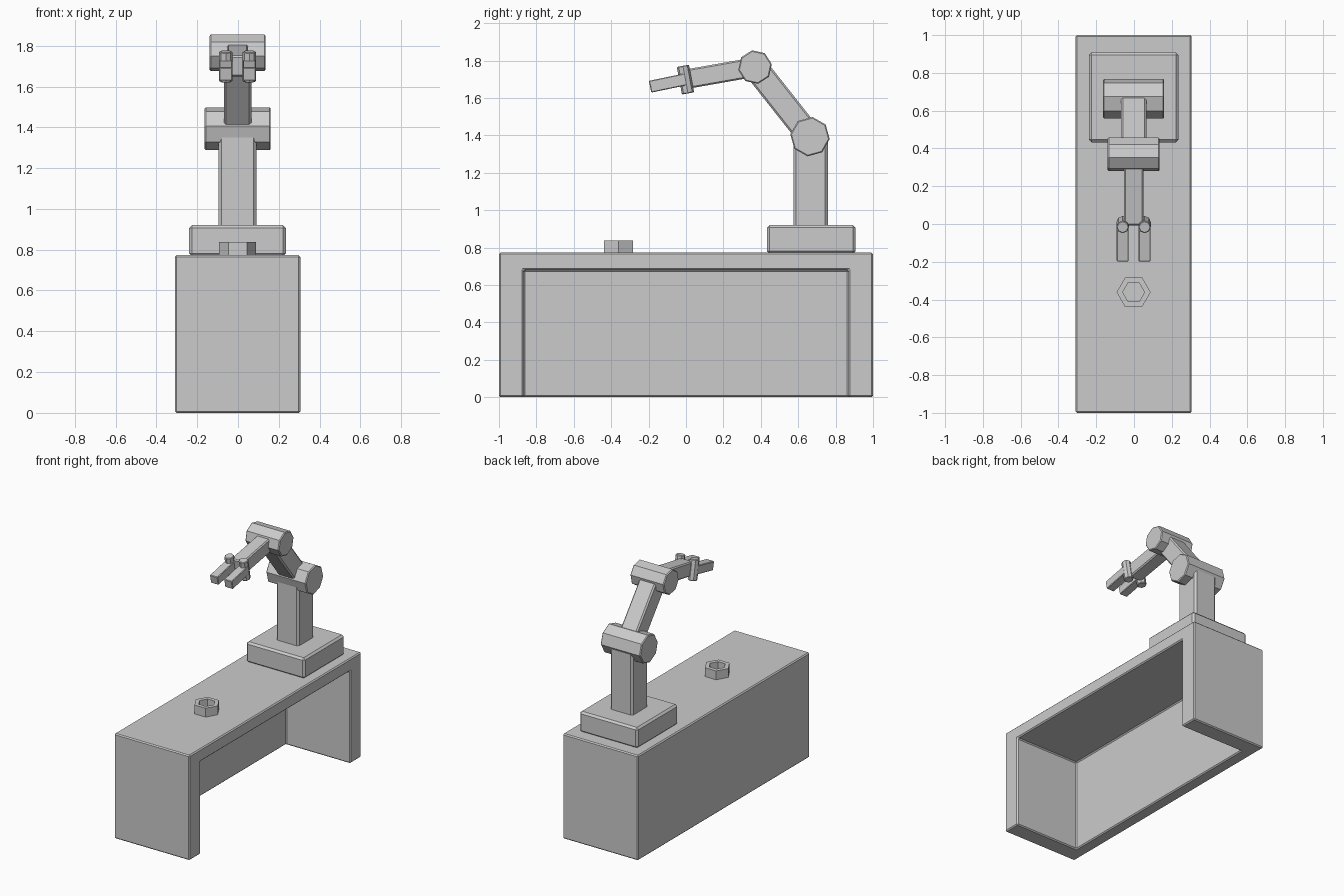
import bpy, bmesh, math
from mathutils import Matrix, Vector

if "Cube" in bpy.data.objects:
    bpy.data.objects.remove(bpy.data.objects["Cube"])

CX = -0.002  # sideways centre of the arm


def finish(name, bm, matrix=Matrix(), bevel=0.0):
    bmesh.ops.recalc_face_normals(bm, faces=bm.faces)
    mesh = bpy.data.meshes.new(name)
    bm.to_mesh(mesh)
    bm.free()
    ob = bpy.data.objects.new(name, mesh)
    bpy.context.collection.objects.link(ob)
    ob.matrix_world = matrix
    if bevel:
        mod = ob.modifiers.new("Bevel", "BEVEL")
        mod.width = bevel
        mod.segments = 1
        mod.limit_method = "ANGLE"
        mod.angle_limit = math.radians(50)
    return ob


def box(name, size, matrix, bevel=0.01):
    bm = bmesh.new()
    bmesh.ops.create_cube(bm, size=1)
    bmesh.ops.scale(bm, vec=size, verts=bm.verts)
    return finish(name, bm, matrix, bevel)


def link(name, a, b, width, bevel=0.01):
    """Square bar between two (y, z) points at sideways position x."""
    x, (ya, za), (yb, zb) = a[0], a[1:], b[1:]
    length = math.hypot(yb - ya, zb - za)
    tilt = math.atan2(-(yb - ya), zb - za)
    m = Matrix.Translation((x, (ya + yb) / 2, (za + zb) / 2)) @ Matrix.Rotation(tilt, 4, "X")
    return box(name, (width, width, length), m, bevel)


def drum(name, radius, length, matrix, sides=8, bevel=0.006):
    bm = bmesh.new()
    bmesh.ops.create_cone(bm, cap_ends=True, segments=sides, radius1=radius,
                          radius2=radius, depth=length)
    return finish(name, bm, matrix, bevel)


# Table: block opened on the right side and underneath
bench = box("bench", (0.615, 2.0, 0.773), Matrix.Translation((-0.002, 0, 0.3865)), 0)
cutter = box("bench_cutter", (0.625, 1.74, 0.88), Matrix.Translation((0.095, 0, 0.24)), 0)
cutter.hide_render = True
cutter.hide_viewport = True
cut = bench.modifiers.new("Opening", "BOOLEAN")
cut.object = cutter
cut.solver = "EXACT"
bev = bench.modifiers.new("Bevel", "BEVEL")
bev.width, bev.segments = 0.008, 1

# Pedestal and column
box("arm_base", (0.475, 0.475, 0.152), Matrix.Translation((CX, 0.67, 0.844)), 0.014)
box("column", (0.185, 0.185, 0.5), Matrix.Translation((CX, 0.666, 1.13)), 0.014)

# Joints, axis along x
shoulder, elbow, wrist = (0.663, 1.393), (0.369, 1.765), (0.0, 1.70)
tip = (-0.192, 1.66)
for name, (y, z), r, length, turn in (("shoulder_joint", shoulder, 0.106, 0.324, -7),
                                      ("elbow_joint", elbow, 0.091, 0.274, 10)):
    m = (Matrix.Translation((CX, y, z)) @ Matrix.Rotation(math.radians(turn), 4, "X")
         @ Matrix.Rotation(math.pi / 2, 4, "Y"))
    drum(name, r, length, m)

# Arm links
link("upper_arm", (CX, *shoulder), (CX, *elbow), 0.134)
link("forearm", (CX, *elbow), (CX, *wrist), 0.104, 0.008)

# Gripper: a knuckle and a finger on each side
pitch = math.radians(10.5)
for side, tag in ((-1, "left"), (1, "right")):
    x = CX + side * 0.058
    drum(tag + "_knuckle", 0.033, 0.15,
         Matrix.Translation((x, -0.003, 1.698)) @ Matrix.Rotation(pitch, 4, "X"), bevel=0.004)
    link(tag + "_finger", (x, *wrist), (x, *tip), 0.064, 0.004)

# Hexagonal nut with a through hole
bm = bmesh.new()
rings = [[bm.verts.new((r * math.cos(i * math.pi / 3), r * math.sin(i * math.pi / 3), z))
          for i in range(6)]
         for r, z in ((0.09, 0), (0.09, 0.066), (0.058, 0.066), (0.058, 0))]
for k in range(4):
    a, b = rings[k], rings[(k + 1) % 4]
    for i in range(6):
        j = (i + 1) % 6
        bm.faces.new((a[i], a[j], b[j], b[i]))
finish("hex_nut", bm, Matrix.Translation((CX, -0.361, 0.772)))
